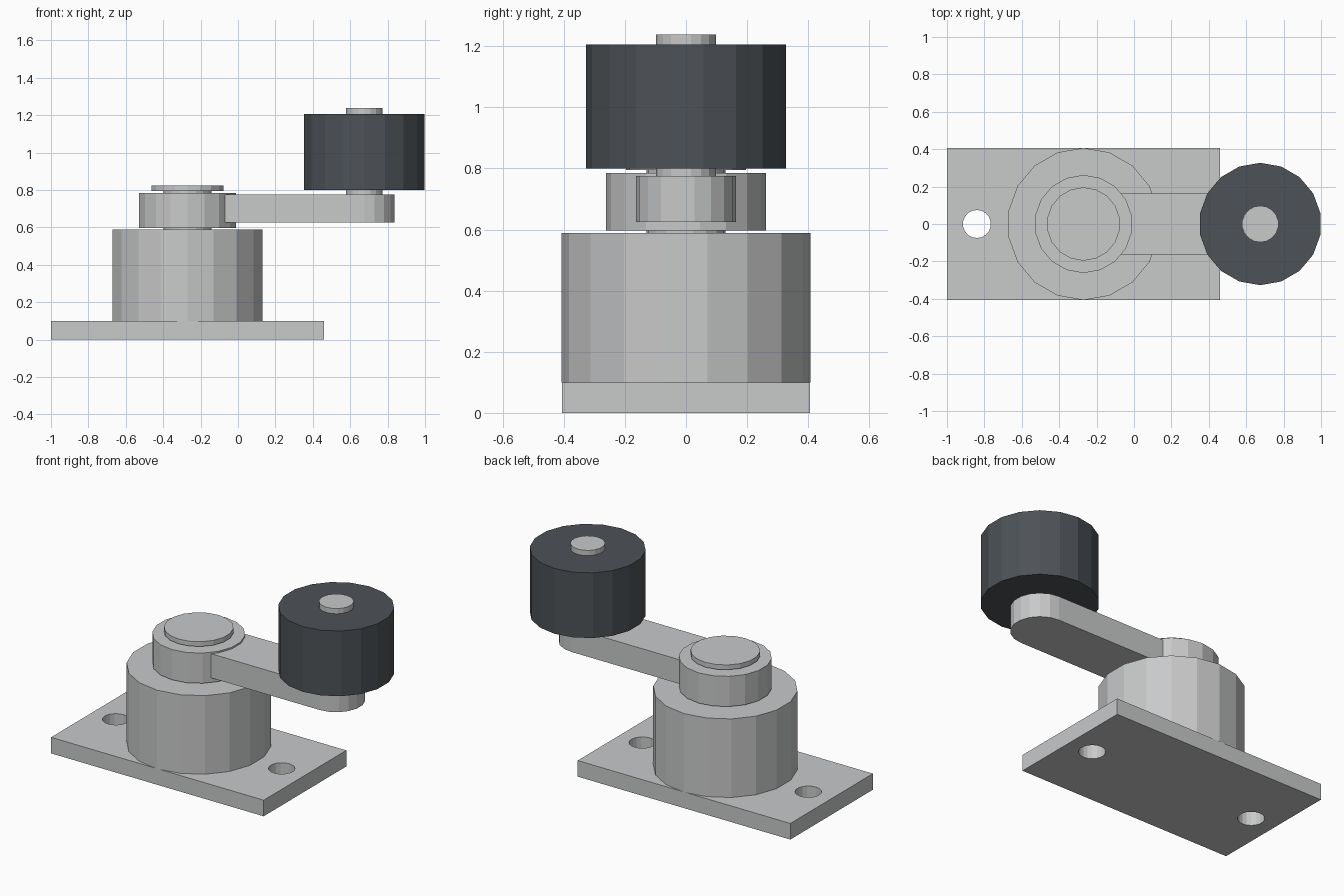
import bpy, bmesh
from math import sin, cos, radians

cube = bpy.data.objects.get("Cube")
if cube:
    bpy.data.objects.remove(cube, do_unlink=True)

SIDES = 18
PIVOT_X, ROLLER_X = -0.27, 0.675


def material(name, color):
    mat = bpy.data.materials.new(name)
    mat.use_nodes = True
    mat.diffuse_color = (*color, 1)
    mat.node_tree.nodes["Principled BSDF"].inputs["Base Color"].default_value = (*color, 1)
    return mat


steel = material("light grey steel", (0.58, 0.585, 0.59))
rubber = material("dark grey rubber", (0.075, 0.085, 0.095))


def prism(name, outline, z0, z1, mat):
    """Extrude a flat outline from z0 up to z1."""
    bm = bmesh.new()
    base = bm.faces.new([bm.verts.new((x, y, z0)) for x, y in outline])
    top = bmesh.ops.extrude_face_region(bm, geom=[base])["geom"]
    verts = [v for v in top if isinstance(v, bmesh.types.BMVert)]
    bmesh.ops.translate(bm, verts=verts, vec=(0, 0, z1 - z0))
    bmesh.ops.recalc_face_normals(bm, faces=bm.faces)
    mesh = bpy.data.meshes.new(name)
    bm.to_mesh(mesh)
    bm.free()
    mesh.materials.append(mat)
    obj = bpy.data.objects.new(name, mesh)
    bpy.context.collection.objects.link(obj)
    return obj


def arc(x, r, start, count):
    step = 360 / SIDES
    angles = [radians(start + i * step) for i in range(count)]
    return [(x + r * cos(a), r * sin(a)) for a in angles]


def cylinder(name, x, r, z0, z1, mat=steel):
    return prism(name, arc(x, r, -90, SIDES), z0, z1, mat)


# Base plate with two bolt holes
plate = prism("base_plate", [(-1, -0.405), (0.46, -0.405), (0.46, 0.405), (-1, 0.405)],
              0, 0.1, steel)
for side in (-1, 1):
    cutter = cylinder("hole_cutter", PIVOT_X + side * 0.57, 0.075, -0.1, 0.2)
    cutter.hide_render = True
    mod = plate.modifiers.new("bolt_hole", 'BOOLEAN')
    mod.operation = 'DIFFERENCE'
    mod.solver = 'EXACT'
    mod.object = cutter
    bpy.context.view_layer.objects.active = plate
    bpy.ops.object.modifier_apply(modifier=mod.name)
    bpy.data.objects.remove(cutter, do_unlink=True)

# Pivot stack
cylinder("pivot_housing", PIVOT_X, 0.407, 0.1, 0.588)
cylinder("pivot_shaft", PIVOT_X, 0.13, 0.55, 0.81)
cylinder("pivot_hub", PIVOT_X, 0.262, 0.597, 0.785)
cylinder("pivot_cap", PIVOT_X, 0.196, 0.795, 0.825)

# Swing arm with a rounded end
end = arc(ROLLER_X, 0.163, -90, SIDES // 2 + 1)
prism("swing_arm", [(-0.12, -0.163)] + end + [(-0.12, 0.163)], 0.625, 0.775, steel)

# Roller on its axle
cylinder("roller_axle", ROLLER_X, 0.098, 0.7, 1.238)
cylinder("roller", ROLLER_X, 0.327, 0.8, 1.205, rubber)
